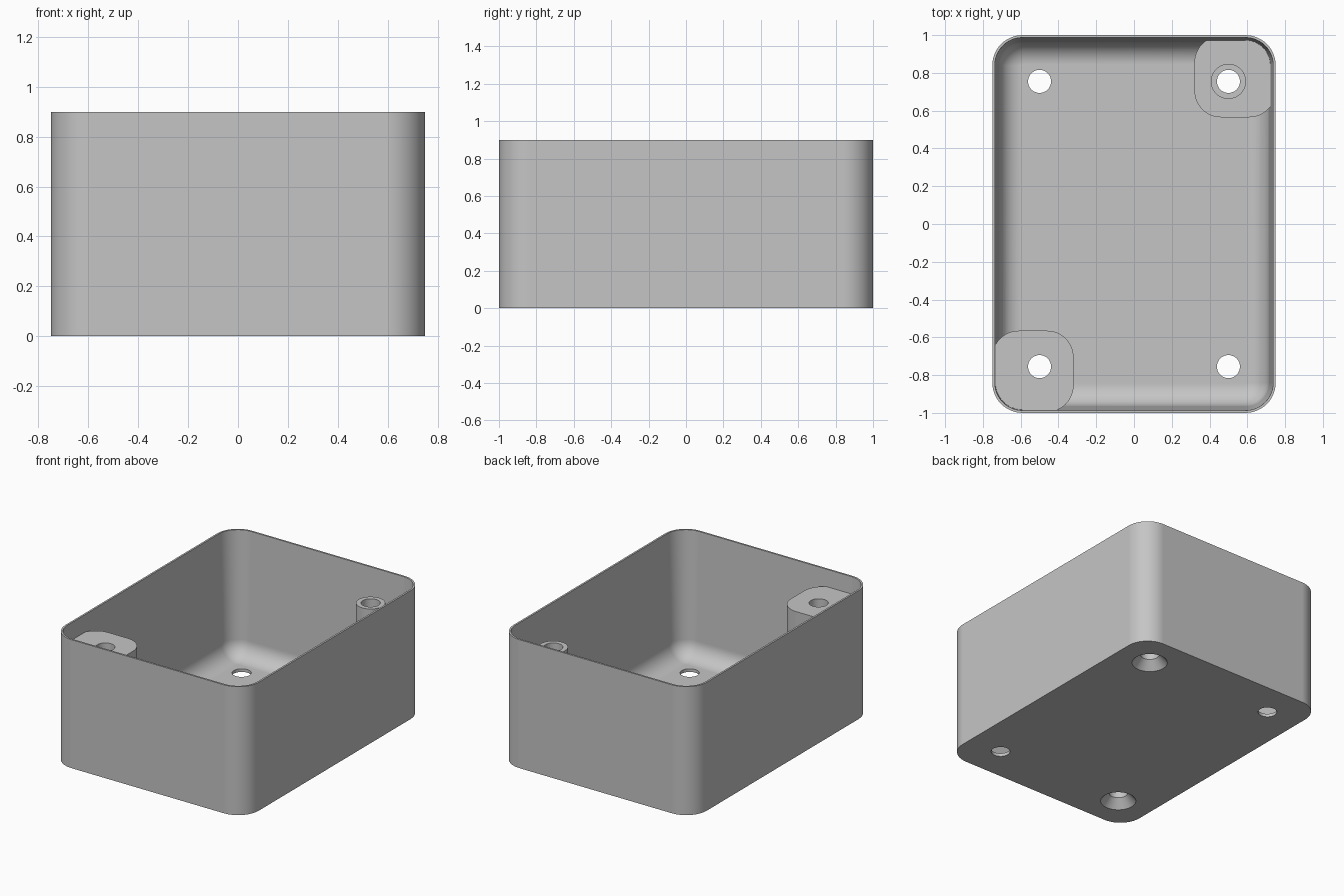
import bpy, bmesh, math

if "Cube" in bpy.data.objects:
    bpy.data.objects.remove(bpy.data.objects["Cube"])

HX, HY, HEIGHT, CORNER = 0.75, 1.0, 0.9, 0.16
FLOOR, FILLET, BOSS_TOP, LOW_PAD = 0.022, 0.12, 0.78, 0.38
RIM_INSET, BASE_INSET = 0.013, 0.035
HOLE_X, HOLE_Y, HOLE_R = 0.5, 0.755, 0.061

grey = bpy.data.materials.new("plain grey")
grey.use_nodes = True
colour = (0.56, 0.56, 0.56, 1)
grey.diffuse_color = colour
grey.node_tree.nodes["Principled BSDF"].inputs["Base Color"].default_value = colour


def rounded_rect(hx, hy, r, z, cx=0, cy=0, steps=12):
    """Ring of points around a rectangle with round corners."""
    points = []
    for i, (sx, sy) in enumerate([(1, 1), (-1, 1), (-1, -1), (1, -1)]):
        for k in range(steps + 1):
            a = (i + k / steps) * math.pi / 2
            points.append((cx + sx * (hx - r) + r * math.cos(a),
                           cy + sy * (hy - r) + r * math.sin(a), z))
    return points


def circle(r, z, cx, cy, steps=40):
    return [(cx + r * math.cos(k * math.tau / steps),
             cy + r * math.sin(k * math.tau / steps), z) for k in range(steps)]


def loft(name, rings):
    """Closed solid through rings of equal point count, capped at both ends."""
    bm = bmesh.new()
    loops = [[bm.verts.new(p) for p in ring] for ring in rings]
    for a, b in zip(loops, loops[1:]):
        for i in range(len(a)):
            j = (i + 1) % len(a)
            bm.faces.new((a[i], a[j], b[j], b[i]))
    bm.faces.new(loops[0][::-1])
    bm.faces.new(loops[-1])
    bmesh.ops.recalc_face_normals(bm, faces=bm.faces)
    mesh = bpy.data.meshes.new(name)
    bm.to_mesh(mesh)
    bm.free()
    mesh.materials.append(grey)
    obj = bpy.data.objects.new(name, mesh)
    bpy.context.collection.objects.link(obj)
    return obj


def select(obj):
    bpy.ops.object.select_all(action="DESELECT")
    obj.select_set(True)
    bpy.context.view_layer.objects.active = obj


def combine(obj, other, operation):
    """Apply a boolean and discard the second solid."""
    mod = obj.modifiers.new("combine", "BOOLEAN")
    mod.operation, mod.solver, mod.object = operation, "EXACT", other
    select(obj)
    bpy.ops.object.modifier_apply(modifier=mod.name)
    bpy.data.objects.remove(other)


def inset_ring(inset, z):
    return rounded_rect(HX - inset, HY - inset, CORNER - inset, z)


# Open box: straight outside, drafted inside walls, filleted floor
rings = [inset_ring(0, 0), inset_ring(0, HEIGHT), inset_ring(RIM_INSET, HEIGHT)]
for k in range(11):
    a = k / 10 * math.pi / 2
    rings.append(inset_ring(BASE_INSET + FILLET * (1 - math.cos(a)),
                            FLOOR + FILLET * (1 - math.sin(a))))
box = loft("open_box", rings)

# Corner columns, trimmed to stay inside the wall thickness
for side, top in ((-1, BOSS_TOP), (1, LOW_PAD)):
    column = loft("corner_column", [rounded_rect(0.215, 0.215, 0.14, z, side * 0.535, side * 0.78)
                                    for z in (0.01, top)])
    liner = loft("trim", [rounded_rect(HX - 0.007, HY - 0.007, CORNER - 0.007, z)
                          for z in (0.005, HEIGHT)])
    combine(column, liner, "INTERSECT")
    combine(box, column, "UNION")

# Slim tube standing on the low column
tube = loft("tube", [circle(0.093, z, HOLE_X, HOLE_Y) for z in (LOW_PAD - 0.1, BOSS_TOP)])
combine(box, tube, "UNION")

# Four through holes, countersunk below the two columns
for sx in (-1, 1):
    for sy in (-1, 1):
        if sx == sy:
            profile = [(0.125, -0.01), (0.115, 0), (HOLE_R, 0.06), (HOLE_R, 1)]
        else:
            profile = [(HOLE_R, -0.01), (HOLE_R, 1)]
        drill = loft("drill", [circle(r, z, sx * HOLE_X, sy * HOLE_Y) for r, z in profile])
        combine(box, drill, "DIFFERENCE")

# Smooth rounded surfaces, crisp edges, flat panels
select(box)
bpy.ops.object.shade_smooth_by_angle(angle=math.radians(30))
weighted = box.modifiers.new("flat panels", "WEIGHTED_NORMAL")
weighted.keep_sharp = True
